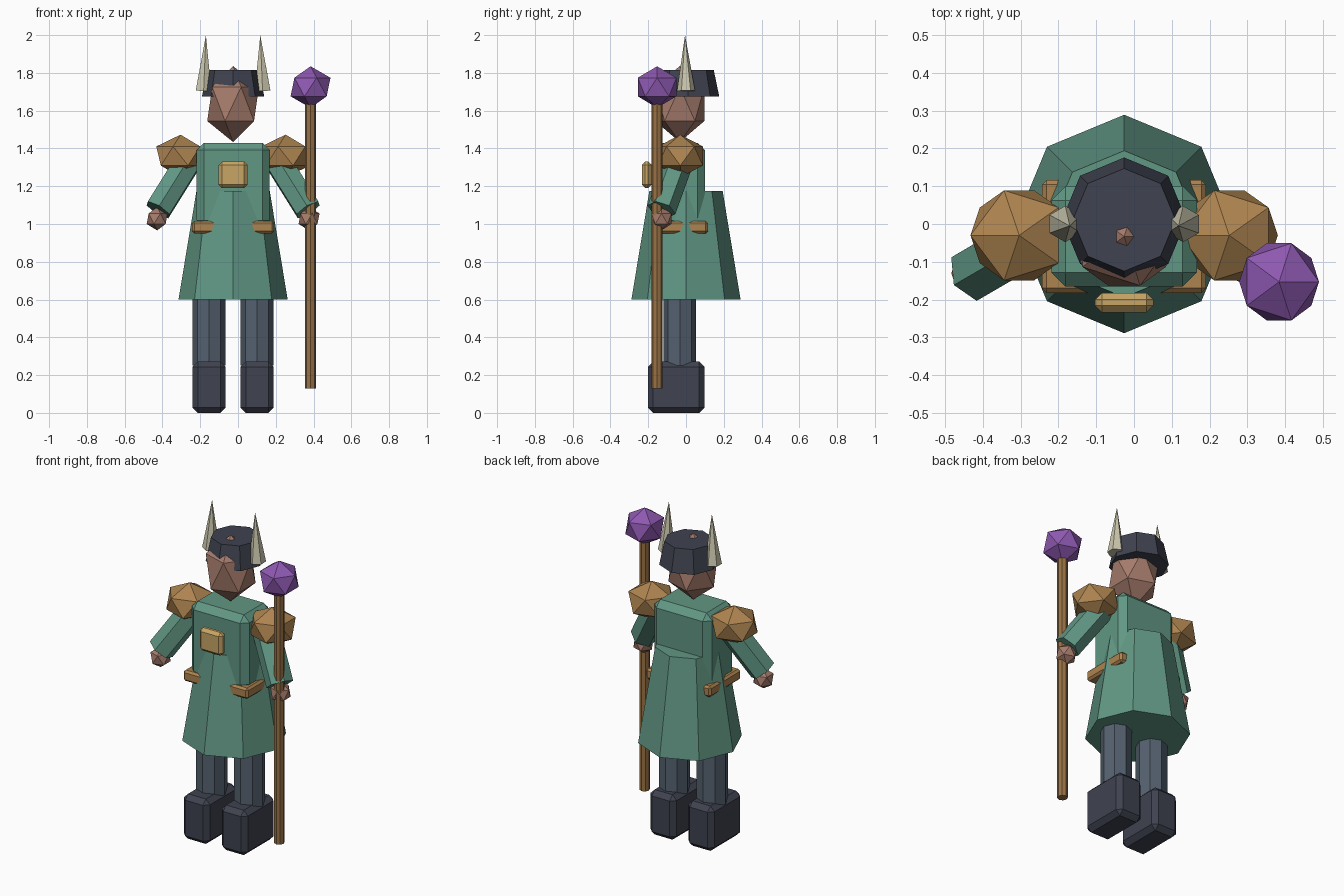
import bpy, bmesh
from mathutils import Vector, Matrix

if "Cube" in bpy.data.objects:
    bpy.data.objects.remove(bpy.data.objects["Cube"])

CX = -0.026   # body centre line
CY = -0.033   # body depth centre


def mat(name, rgb):
    m = bpy.data.materials.new(name)
    m.diffuse_color = (*rgb, 1)
    m.use_nodes = True
    m.node_tree.nodes["Principled BSDF"].inputs["Base Color"].default_value = m.diffuse_color
    return m


ROBE = mat("robe_green", (0.12, 0.31, 0.23))
TAN = mat("tan_leather", (0.42, 0.23, 0.08))
WOOD = mat("wood", (0.32, 0.17, 0.06))
GOLD = mat("gold", (0.58, 0.38, 0.13))
SKIN = mat("skin", (0.38, 0.2, 0.15))
DARK = mat("dark_cloth", (0.05, 0.055, 0.08))
TROUSER = mat("trouser_grey", (0.09, 0.12, 0.16))
BONE = mat("bone", (0.6, 0.57, 0.42))
PURPLE = mat("purple_crystal", (0.27, 0.1, 0.44))


def finish(name, bm, m):
    bmesh.ops.recalc_face_normals(bm, faces=bm.faces[:])
    me = bpy.data.meshes.new(name)
    bm.to_mesh(me)
    bm.free()
    me.materials.append(m)
    ob = bpy.data.objects.new(name, me)
    bpy.context.collection.objects.link(ob)
    return ob


def box(name, centre, size, bevel, m):
    bm = bmesh.new()
    bmesh.ops.create_cube(bm, size=1)
    bmesh.ops.scale(bm, vec=size, verts=bm.verts[:])
    bmesh.ops.bevel(bm, geom=bm.edges[:], offset=bevel, segments=1,
                    affect='EDGES', profile=0.5)
    bmesh.ops.translate(bm, vec=centre, verts=bm.verts[:])
    return finish(name, bm, m)


def gem(name, centre, radii, m, flip=1):
    bm = bmesh.new()
    bmesh.ops.create_icosphere(bm, subdivisions=1, radius=1)
    bmesh.ops.scale(bm, vec=(radii[0] * flip, radii[1], radii[2]), verts=bm.verts[:])
    bmesh.ops.translate(bm, vec=centre, verts=bm.verts[:])
    return finish(name, bm, m)


def rod(name, a, b, r1, r2, sides, m):
    a, b = Vector(a), Vector(b)
    d = b - a
    rot = Vector((0, 0, 1)).rotation_difference(d).to_matrix().to_4x4()
    bm = bmesh.new()
    bmesh.ops.create_cone(bm, cap_ends=True, segments=sides, radius1=r1, radius2=r2,
                          depth=d.length, matrix=Matrix.Translation((a + b) / 2) @ rot)
    bmesh.ops.remove_doubles(bm, verts=bm.verts[:], dist=1e-5)
    return finish(name, bm, m)


# Robe, belt and chest clasp
rod("robe_skirt", (CX, 0, 0.6), (CX, 0, 1.175), 0.289, 0.194, 8, ROBE)
box("torso", (CX, CY, 1.205), (0.386, 0.266, 0.45), 0.038, ROBE)
box("belt", (CX, CY, 0.983), (0.434, 0.298, 0.066), 0.012, TAN)
box("chest_clasp", (CX, -0.208, 1.26), (0.154, 0.052, 0.14), 0.018, GOLD)

# Head and helmet
gem("head", (CX, CY, 1.635), (0.153, 0.153, 0.201), SKIN)
rod("helmet", (CX, 0.011, 1.675), (CX, 0.011, 1.815), 0.165, 0.136, 8, DARK)

# Paired parts
for side, s in (("left", -1), ("right", 1)):
    def X(v):
        return CX + s * v
    rod(side + "_horn", (X(0.156), 0, 1.705), (X(0.144), -0.005, 2.0), 0.048, 0, 6, BONE)
    gem(side + "_shoulder_pad", (X(0.278), -0.03, 1.36), (0.144, 0.14, 0.113), TAN, -s * -1 if s < 0 else -1)
    rod(side + "_arm", (X(0.225), -0.03, 1.35), (X(0.397), -0.13, 1.075), 0.077, 0.077, 6, ROBE)
    gem(side + "_hand", (X(0.402), -0.13, 1.028), (0.062, 0.062, 0.062), SKIN)
    rod(side + "_leg", (X(0.127), CY, 0.25), (X(0.127), CY, 0.7), 0.087, 0.087, 8, TROUSER)
    box(side + "_boot", (X(0.127), -0.052, 0.136), (0.175, 0.3, 0.272), 0.028, DARK)

# Staff with crystal
rod("staff", (0.384, -0.153, 0.128), (0.384, -0.153, 1.66), 0.029, 0.029, 8, WOOD)
gem("staff_crystal", (0.384, -0.153, 1.725), (0.118, 0.12, 0.11), PURPLE)
